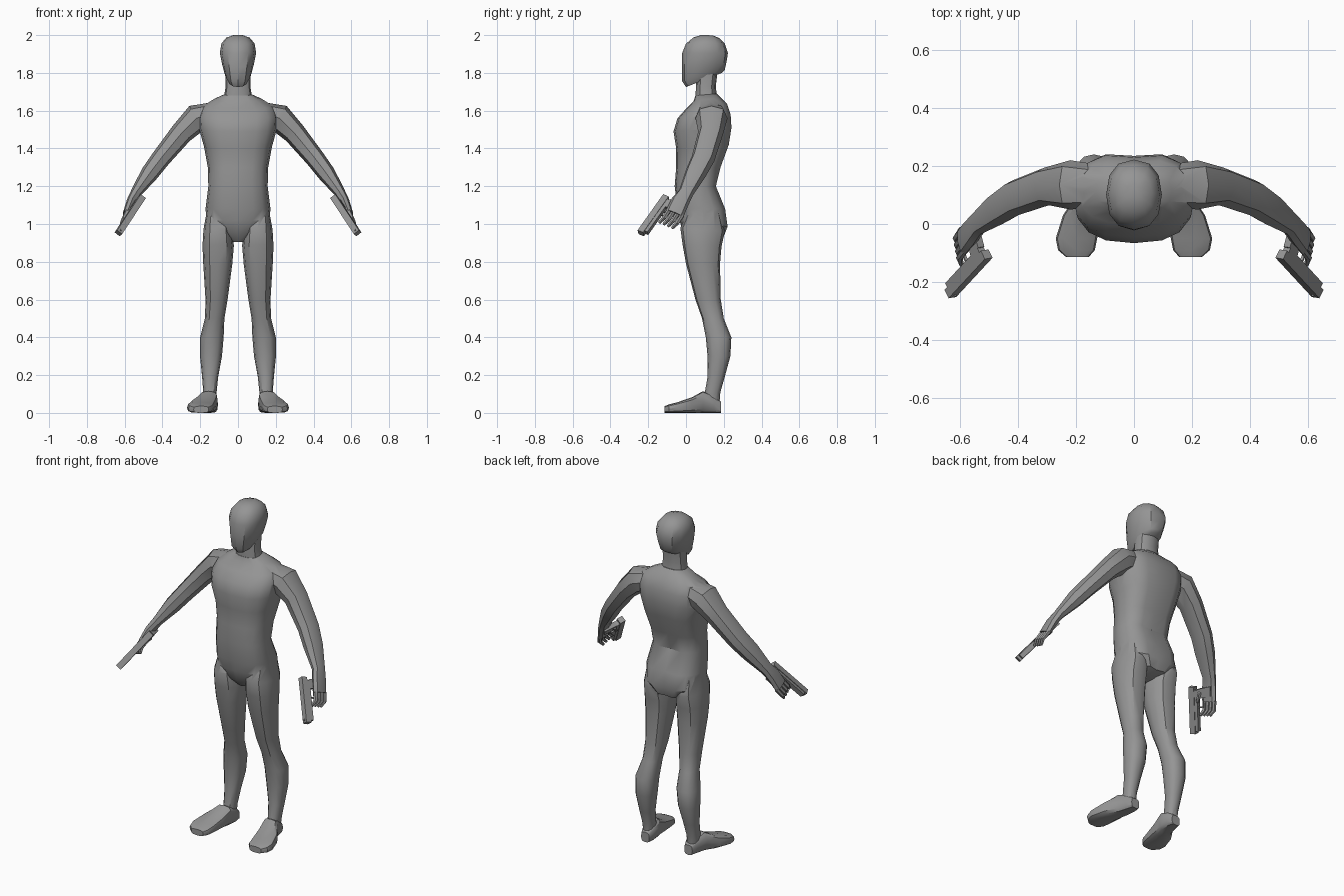
import bpy, bmesh, math
from mathutils import Vector

grey = bpy.data.materials.new("plain grey")
grey.diffuse_color = (0.3, 0.3, 0.3, 1)
X, Y, Z = Vector((1, 0, 0)), Vector((0, 1, 0)), Vector((0, 0, 1))


def ring(c, u, v, n, e):
    """Rounded-box cross-section around c."""
    pts = []
    for i in range(n):
        a = math.tau * i / n
        ca, sa = math.cos(a), math.sin(a)
        pts.append(c + u * math.copysign(abs(ca) ** e, ca) + v * math.copysign(abs(sa) ** e, sa))
    return pts


def finish(name, bm, mirror=1):
    for v in bm.verts:
        v.co.x *= mirror
    bmesh.ops.recalc_face_normals(bm, faces=bm.faces)
    me = bpy.data.meshes.new(name)
    bm.to_mesh(me)
    bm.free()
    me.materials.append(grey)
    ob = bpy.data.objects.new(name, me)
    bpy.context.collection.objects.link(ob)
    return ob


def loft(name, rings, mirror=1):
    bm = bmesh.new()
    rows = [[bm.verts.new(p) for p in r] for r in rings]
    n = len(rows[0])
    for a, b in zip(rows, rows[1:]):
        for i in range(n):
            bm.faces.new((a[i], a[(i + 1) % n], b[(i + 1) % n], b[i]))
    bm.faces.new(rows[0])
    bm.faces.new(rows[-1])
    return finish(name, bm, mirror)


def stack(sections, n=12, e=0.8):
    """Sections are x0, x1, y0, y1, front z, back z."""
    rings = []
    for x0, x1, y0, y1, zf, zb in sections:
        c = Vector(((x0 + x1) / 2, (y0 + y1) / 2, (zf + zb) / 2))
        rings.append(ring(c, X * (x1 - x0) / 2, Y * (y1 - y0) / 2 + Z * (zb - zf) / 2, n, e))
    return rings


def tube(path, n=8, e=0.85):
    """Path items are x, y, z, half thickness, half depth."""
    pts = [Vector(p[:3]) for p in path]
    rings = []
    for i, p in enumerate(path):
        t = (pts[min(i + 1, len(pts) - 1)] - pts[max(i - 1, 0)]).normalized()
        u = Y.cross(t).normalized()
        rings.append(ring(pts[i], u * p[3], t.cross(u) * p[4], n, e))
    return rings


# torso with pelvis, waist, chest and sloping shoulders
torso = [(-w, w, a, b, zf, zb) for w, a, b, zf, zb in (
    (0.035, 0.03, 0.14, 0.905, 0.91),
    (0.10, -0.015, 0.205, 0.955, 0.93),
    (0.165, -0.035, 0.228, 1.02, 0.985),
    (0.172, -0.045, 0.215, 1.08, 1.08),
    (0.157, -0.06, 0.165, 1.20, 1.20),
    (0.16, -0.052, 0.19, 1.30, 1.30),
    (0.18, -0.052, 0.235, 1.40, 1.42),
    (0.205, -0.066, 0.25, 1.49, 1.51),
    (0.21, -0.045, 0.245, 1.56, 1.58),
    (0.19, 0.0, 0.225, 1.61, 1.635),
    (0.13, 0.04, 0.185, 1.65, 1.67),
    (0.075, 0.05, 0.165, 1.68, 1.69))]
body = loft("body", stack(torso, 16, 0.78))
for v in body.data.vertices:      # spine groove
    if abs(v.co.x) < 0.01 and v.co.y > 0.16 and v.co.z < 1.66:
        v.co.y -= 0.015

pieces = [loft("neck", stack([
    (-0.08, 0.08, 0.05, 0.165, 1.63, 1.65), (-0.066, 0.066, 0.052, 0.158, 1.72, 1.73),
    (-0.066, 0.066, 0.055, 0.17, 1.80, 1.83)]))]

for m in (1, -1):
    # leg: thigh, knee, calf and ankle
    pieces.append(loft("leg", stack([
        (0.06, 0.165, 0.01, 0.18, 1.07, 1.07),
        (0.03, 0.183, -0.03, 0.205, 0.98, 0.96),
        (0.022, 0.188, -0.018, 0.188, 0.89, 0.88),
        (0.03, 0.184, 0.0, 0.18, 0.79, 0.79),
        (0.055, 0.172, 0.05, 0.184, 0.60, 0.60),
        (0.072, 0.175, 0.085, 0.2, 0.50, 0.50),
        (0.076, 0.2, 0.105, 0.24, 0.40, 0.40),
        (0.085, 0.201, 0.114, 0.235, 0.30, 0.30),
        (0.105, 0.19, 0.114, 0.205, 0.19, 0.19),
        (0.113, 0.184, 0.10, 0.182, 0.11, 0.11),
        (0.118, 0.178, 0.09, 0.175, 0.03, 0.03)], 12, 0.85), m))
    # flat splayed foot
    foot = []
    for y, x0, x1, h in ((0.185, 0.118, 0.172, 0.06), (0.15, 0.106, 0.185, 0.09),
                         (0.09, 0.108, 0.205, 0.115), (0.03, 0.116, 0.245, 0.082),
                         (-0.05, 0.127, 0.27, 0.055), (-0.09, 0.135, 0.262, 0.045),
                         (-0.113, 0.155, 0.235, 0.036)):
        foot.append(ring(Vector(((x0 + x1) / 2, y, h / 2)), X * (x1 - x0) / 2, Z * h / 2, 12, 0.6))
    pieces.append(loft("foot", foot, m))
    # arm: shoulder to palm
    pieces.append(loft("arm", tube([
        (0.10, 0.13, 1.595, 0.055, 0.07), (0.22, 0.135, 1.56, 0.075, 0.085),
        (0.30, 0.13, 1.48, 0.06, 0.066), (0.41, 0.09, 1.345, 0.051, 0.062),
        (0.47, 0.05, 1.265, 0.047, 0.056), (0.54, 0.0, 1.165, 0.029, 0.04),
        (0.565, -0.03, 1.12, 0.025, 0.048), (0.59, -0.06, 1.055, 0.02, 0.05)]), m))

# join the limbs, neck and feet into one skin
bpy.context.view_layer.objects.active = body
for p in pieces:
    mod = body.modifiers.new("join", 'BOOLEAN')
    mod.operation, mod.solver, mod.object = 'UNION', 'EXACT', p
    bpy.ops.object.modifier_apply(modifier=mod.name)
    bpy.data.objects.remove(p)

# faceless head with a jaw line rising to the back
head = loft("head", stack([(-w, w, a, b, zf, zb) for w, a, b, zf, zb in (
    (0.05, 0.0, 0.19, 1.725, 1.80), (0.068, -0.02, 0.205, 1.755, 1.815),
    (0.084, -0.022, 0.215, 1.83, 1.86), (0.096, -0.02, 0.222, 1.905, 1.905),
    (0.088, 0.0, 0.205, 1.955, 1.955), (0.062, 0.04, 0.175, 1.988, 1.985),
    (0.025, 0.08, 0.14, 2.0, 1.999))], 12, 0.85))
smooth = [body, head]

# pistol axes: along the barrel, down the grip, across
along = Vector((0.125, -0.135, -0.19)).normalized()
down = Vector((0.4, 0.85, -0.33))
down = (down - along * down.dot(along)).normalized()
across = along.cross(down)
rear = Vector((0.51, -0.10, 1.14))


def block(name, a0, a1, d0, d1, w, m, lean=0.0):
    """Box in pistol axes; lean slides its lower end backward."""
    rings = []
    for d, shift in ((d0, 0), (d1, -lean)):
        c = rear + along * ((a0 + a1) / 2 + shift) + down * d
        h = along * (a1 - a0) / 2
        rings.append([c - h - across * w, c + h - across * w, c + h + across * w, c - h + across * w])
    return loft(name, rings, m)


for m in (1, -1):
    # fingers fanned around the grip
    for i in range(4):
        t = 0.038 - 0.025 * i
        b = Vector((0.588, -0.055, 1.06)) + Vector((0.15, 0.91, -0.38)) * t
        k = b + Vector((0.02, -0.028, -0.042))
        e = k + Vector((-0.008, -0.025, -0.026))
        smooth.append(loft("finger", tube([(*b, 0.013, 0.013), (*k, 0.012, 0.012),
                                           (*e, 0.008, 0.008)], 6, 1), m))
    smooth.append(loft("thumb", tube([(0.56, -0.04, 1.12, 0.015, 0.015), (0.535, -0.08, 1.095, 0.014, 0.014),
                                      (0.55, -0.115, 1.06, 0.008, 0.008)], 6, 1), m))
    # pistol
    block("pistol_slide", 0.0, 0.265, -0.022, 0.012, 0.017, m)
    block("pistol_frame", 0.015, 0.25, 0.012, 0.03, 0.014, m)
    block("pistol_grip", 0.01, 0.065, 0.03, 0.115, 0.014, m, 0.025)
    block("trigger_guard", 0.06, 0.115, 0.058, 0.064, 0.006, m)
    block("trigger_guard_front", 0.109, 0.115, 0.03, 0.058, 0.006, m)
    block("pistol_sight", 0.245, 0.255, -0.027, -0.022, 0.004, m)

# smooth skin with crisp creases
bpy.ops.object.select_all(action='DESELECT')
for ob in smooth:
    ob.select_set(True)
bpy.context.view_layer.objects.active = body
bpy.ops.object.shade_smooth_by_angle(angle=math.radians(35))
